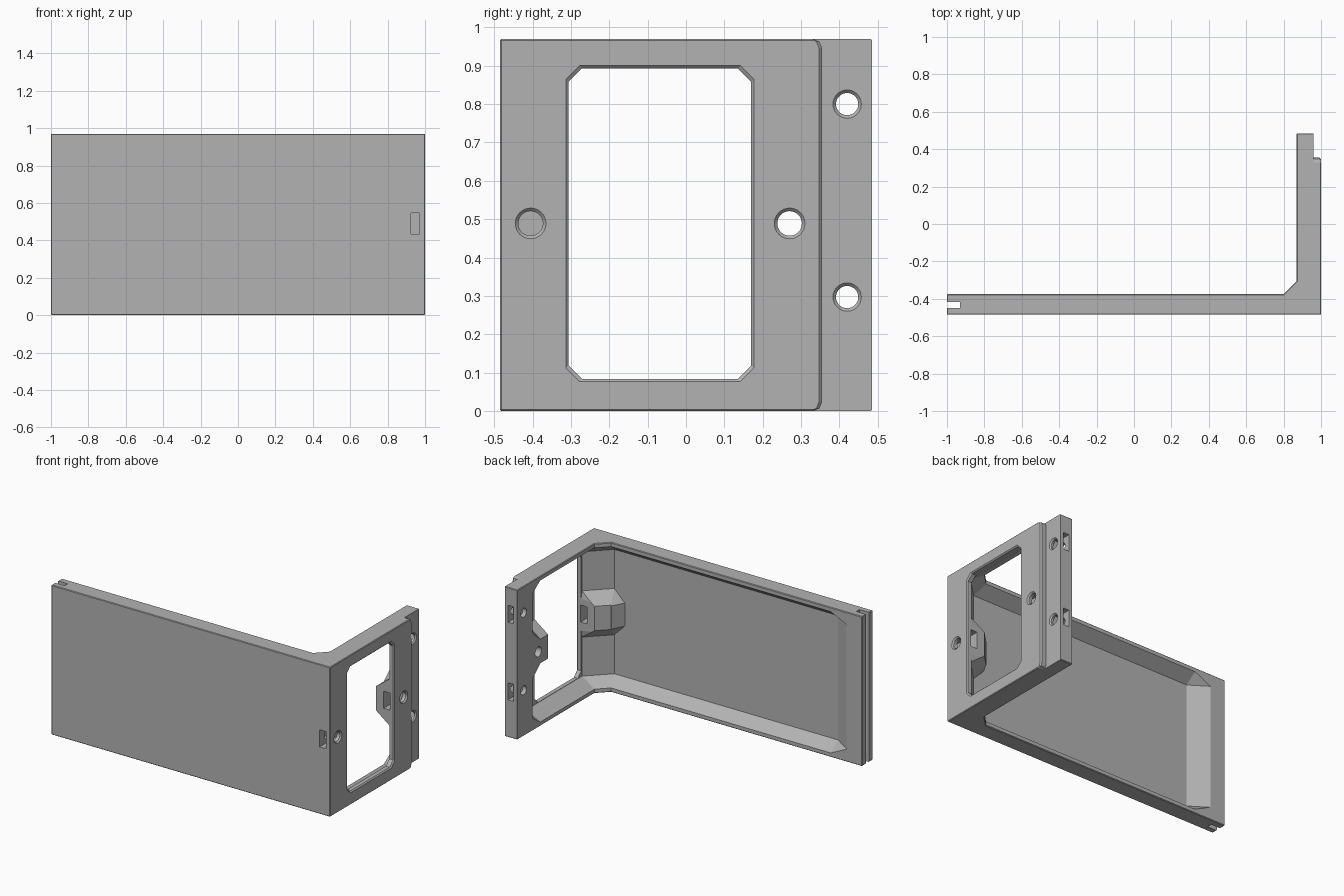
import bpy, bmesh, math
from mathutils import Vector

cube = bpy.data.objects.get("Cube")
if cube:
    bpy.data.objects.remove(cube, do_unlink=True)

grey = bpy.data.materials.new("plain grey")
grey.use_nodes = True
COLOUR = (0.45, 0.45, 0.45, 1)
grey.diffuse_color = COLOUR
grey.node_tree.nodes["Principled BSDF"].inputs["Base Color"].default_value = COLOUR

H, D = 0.97, 0.485          # height and half depth
MID = H / 2


def loft(name, layers, axis):
    """Solid through 2D outlines given as (position along axis, points)."""
    order = {"x": lambda p, t: (t, p[0], p[1]), "z": lambda p, t: (p[0], p[1], t)}[axis]
    bm = bmesh.new()
    rings = [[bm.verts.new(order(p, t)) for p in pts] for t, pts in layers]
    for a, b in zip(rings, rings[1:]):
        for i in range(len(a)):
            j = (i + 1) % len(a)
            bm.faces.new((a[i], a[j], b[j], b[i]))
    bm.faces.new(rings[0])
    bm.faces.new(rings[-1])
    bmesh.ops.triangulate(bm, faces=[f for f in bm.faces if len(f.verts) == 4 or len(f.verts) > 4])
    bmesh.ops.recalc_face_normals(bm, faces=bm.faces)
    mesh = bpy.data.meshes.new(name)
    bm.to_mesh(mesh)
    bm.free()
    obj = bpy.data.objects.new(name, mesh)
    bpy.context.collection.objects.link(obj)
    return obj


def box(name, x, y, z):
    return loft(name, [(t, [(x[0], y[0]), (x[1], y[0]), (x[1], y[1]), (x[0], y[1])]) for t in z], "z")


def circle(y, z, r, n=32):
    return [(y + r * math.cos(math.tau * i / n), z + r * math.sin(math.tau * i / n)) for i in range(n)]


def hole(name, y, z, r, start, face):
    """Round hole along x with a small countersink at the outer face."""
    flare = 0.008
    return loft(name, [(start, circle(y, z, r)), (face - flare, circle(y, z, r)),
                       (face + 0.002, circle(y, z, r + flare + 0.002)),
                       (face + 0.05, circle(y, z, r + flare + 0.002))], "x")


def cut(target, cutter):
    m = target.modifiers.new(cutter.name, "BOOLEAN")
    m.operation, m.solver, m.object = "DIFFERENCE", "EXACT", cutter
    cutter.hide_render = True
    cutter.hide_viewport = True


# L-shaped body
outline = [(-1, -D), (1, -D), (1, D), (0.87, D), (0.87, -0.305), (0.80, -0.375), (-1, -0.375)]
body = loft("corner_bracket", [(0, outline), (H, outline)], "z")
body.data.materials.append(grey)
bm = bmesh.new()
bm.from_mesh(body.data)
bmesh.ops.dissolve_limit(bm, angle_limit=0.01, verts=bm.verts, edges=bm.edges)
bm.to_mesh(body.data)
bm.free()
bev = body.modifiers.new("edge_chamfer", "BEVEL")
bev.width, bev.segments, bev.limit_method, bev.angle_limit = 0.004, 1, "ANGLE", math.radians(50)

# Inner pocket with sloped rims, leaving two bosses at mid height
start, end = (-0.896, -0.371), [(0.866, 0.335), (-0.896, 0.335)]
rim = [start, (-0.775, -0.371), (0.76, -0.371), (0.798, -0.371), (0.866, -0.303),
       (0.866, -0.29), (0.866, 0.16), (0.866, 0.165), (0.866, 0.25)] + end
floor = [start, (-0.775, -0.451), (0.72, -0.451), (0.83, -0.451), (0.966, -0.315),
         (0.966, -0.30), (0.966, 0.16), (0.966, 0.165), (0.966, 0.25)] + end
boss = [start, (-0.775, -0.451), (0.755, -0.451), (0.798, -0.371), (0.866, -0.303),
        (0.966, -0.30), (0.966, 0.16), (0.866, 0.165), (0.866, 0.25)] + end
half = [(MID - 0.024, rim), (0.403, floor), (0.15, floor), (0.075, boss)]
layers = [(MID - d, p) for d, p in [(0.461, rim)] + half[1:]]
layers += [(MID + d, p) for d, p in half[:0:-1] + [(0.461, rim)]]
cut(body, loft("pocket_cutter", layers, "z"))


# Window with clipped corners and a chamfered outer edge
def clipped(grow):
    y0, y1, z0, z1, c = -0.306 - grow, 0.17 + grow, 0.084 - grow, 0.893 + grow, 0.035
    return [(y0 + c, z0), (y1 - c, z0), (y1, z0 + c), (y1, z1 - c),
            (y1 - c, z1), (y0 + c, z1), (y0, z1 - c), (y0, z0 + c)]


cut(body, loft("window_cutter", [(0.8, clipped(0)), (0.993, clipped(0)),
                                 (1.003, clipped(0.01)), (1.1, clipped(0.01))], "x"))


# Step at the rear of the outer face, with rounded corners
def step(s):
    lower = [(0.33, -0.1), (0.33, 0.0), (0.348, 0.007), (0.355, 0.025)]
    pts = lower + [(y, H - z) for y, z in reversed(lower)]
    return [(y - s, z) for y, z in pts] + [(0.6, H + 0.1), (0.6, -0.1)]


cut(body, loft("step_cutter", [(0.96, step(0)), (0.992, step(0)),
                               (1.002, step(0.01)), (1.1, step(0.01))], "x"))

# Screw holes
cut(body, hole("front_hole_cutter", -0.405, 0.489, 0.032, 0.9, 1))
cut(body, hole("middle_hole_cutter", 0.27, 0.489, 0.032, 0.8, 1))

# Nut slots for the front and middle holes
for name, y in (("front_slot_cutter", (-0.6, -0.29)), ("middle_slot_cutter", (0.15, 0.31))):
    cut(body, box(name, (0.925, 0.97), y, (0.435, 0.545)))

# Rear holes, each with a nut slot open to the back
for name, z in (("lower", 0.297), ("upper", 0.80)):
    cut(body, hole(name + "_rear_hole_cutter", 0.42, z, 0.029, 0.8, 0.96))
    cut(body, box(name + "_rear_slot_cutter", (0.897, 0.937), (0.38, 0.6), (z - 0.055, z + 0.055)))

# Groove along the free end
cut(body, box("end_groove_cutter", (-1.1, -0.93), (-0.448, -0.416), (-0.1, H + 0.1)))
